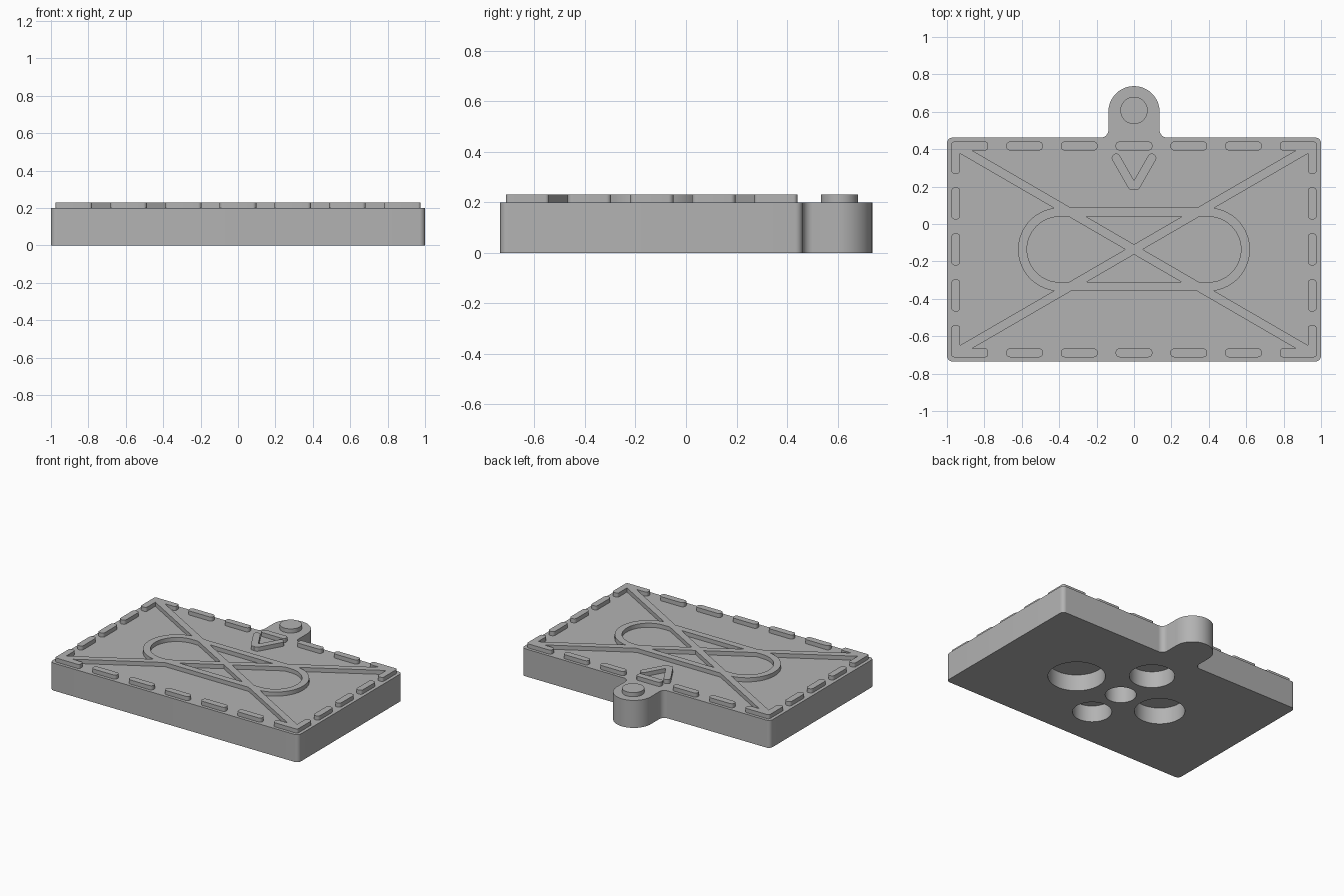
import bpy, bmesh
from math import sin, cos, radians, atan2, hypot
from mathutils import Matrix, Vector

if "Cube" in bpy.data.objects:
    bpy.data.objects.remove(bpy.data.objects["Cube"])

TOP, RAISED, MID = 0.2, 0.23, -0.136   # deck height, relief height, plate centre in y
BAND = 0.047                           # width of every raised line

grey = bpy.data.materials.new("grey")
grey.use_nodes = True
grey.diffuse_color = (0.45, 0.45, 0.45, 1)
grey.node_tree.nodes["Principled BSDF"].inputs["Base Color"].default_value = grey.diffuse_color


def arc(cx, cy, r, start, end, steps=8):
    angles = [radians(start + (end - start) * i / steps) for i in range(steps + 1)]
    return [(cx + r * cos(a), cy + r * sin(a)) for a in angles]


def prism(name, outline, low=TOP - 0.004, high=RAISED):
    bm = bmesh.new()
    face = bm.faces.new([bm.verts.new((x, y, low)) for x, y in outline])
    grown = bmesh.ops.extrude_face_region(bm, geom=[face])["geom"]
    bmesh.ops.translate(bm, vec=(0, 0, high - low),
                        verts=[v for v in grown if isinstance(v, bmesh.types.BMVert)])
    bmesh.ops.recalc_face_normals(bm, faces=bm.faces)
    mesh = bpy.data.meshes.new(name)
    bm.to_mesh(mesh)
    bm.free()
    mesh.materials.append(grey)
    obj = bpy.data.objects.new(name, mesh)
    bpy.context.collection.objects.link(obj)
    return obj


def combine(target, others, operation):
    for other in others:
        mod = target.modifiers.new("combine", "BOOLEAN")
        mod.operation, mod.solver, mod.object = operation, "EXACT", other
        bpy.context.view_layer.objects.active = target
        bpy.ops.object.modifier_apply(modifier=mod.name)
        bpy.data.objects.remove(other)
    return target


def rounded_bar(name, start, end, radius, width=BAND):
    # Straight raised line between two points, with rounded corners
    a, b = Vector(start), Vector(end)
    d = b - a
    h, w = d.length / 2 - radius, width / 2 - radius
    pts = (arc(h, w, radius, 0, 90, 6) + arc(-h, w, radius, 90, 180, 6)
           + arc(-h, -w, radius, 180, 270, 6) + arc(h, -w, radius, 270, 360, 6))
    turn = Matrix.Rotation(atan2(d.y, d.x), 2)
    return prism(name, [tuple(turn @ Vector(p) + (a + b) / 2) for p in pts])


def stadium(name, radius, low, high):
    return prism(name, arc(0.397, MID, radius, -90, 90, 32)
                 + arc(-0.397, MID, radius, 90, 270, 32), low, high)


# Base plate with rounded corners and a filleted hanging tab at the back
edge, back, front, c, f, tab = 1.0, 0.462, -0.735, 0.03, 0.04, 0.137
base = prism("base_plate",
             arc(edge - c, front + c, c, -90, 0) + arc(edge - c, back - c, c, 0, 90)
             + arc(tab + f, back + f, f, 270, 180)
             + arc(0, 0.6, tab, 0, 180, 32)
             + arc(-tab - f, back + f, f, 0, -90)
             + arc(c - edge, back - c, c, 90, 180) + arc(c - edge, front + c, c, 180, 270),
             0, TOP)

# Blind round pockets in the underside
pockets = [(0, MID, 0.103), (0.38, MID, 0.19), (-0.335, MID, 0.167),
           (0, 0.185, 0.15), (0, -0.43, 0.13)]
combine(base, [prism("pocket_cutter", arc(x, y, r, 0, 360 - 7.5, 47), -0.05, 0.12)
               for x, y, r in pockets], "DIFFERENCE")

# Loose stitches around the rim
SX, SY, X_STEP, Y_STEP = 0.953, 0.553, 0.2925, 0.246
parts = [base]
for side in (-1, 1):
    for i in range(-2, 3):
        x, y = i * X_STEP, MID + side * SY
        parts.append(rounded_bar("long_edge_stitch", (x - 0.098, y), (x + 0.098, y), 0.02))
    for i in range(-1, 2):
        x, y = side * SX, MID + i * Y_STEP
        parts.append(rounded_bar("short_edge_stitch", (x, y - 0.086), (x, y + 0.086), 0.02))

# Central loop, diagonal bands and corner stitches, all merged
loop = stadium("crossed_loop", 0.223, TOP - 0.004, RAISED)
combine(loop, [stadium("loop_cutter", 0.175, 0, 1)], "DIFFERENCE")
pieces = [rounded_bar("diagonal", (-SX, MID - s * SY), (SX, MID + s * SY), 0.005)
          for s in (-1, 1)]
for sx in (-1, 1):
    for sy in (-1, 1):
        x, y, o = sx * SX, MID + sy * SY, BAND / 2
        pieces.append(rounded_bar("corner_x", (x + sx * o, y), (sx * 0.78, y), 0.015))
        pieces.append(rounded_bar("corner_y", (x, y + sy * o), (x, MID + sy * 0.406), 0.015))
parts.append(combine(loop, pieces, "UNION"))

# Pointer below the tab: two round-ended arms meeting in a tip
arms = [rounded_bar("pointer_arrow", (s * 0.107, 0.373), (0, 0.186), 0.0225) for s in (-1, 1)]
parts.append(combine(arms[0], arms[1:], "UNION"))

# Round boss on the tab
parts.append(prism("tab_boss", arc(0, 0.607, 0.073, 0, 360 - 7.5, 47)))

# Smooth the curved walls, keep the edges crisp
bpy.ops.object.select_all(action="DESELECT")
for part in parts:
    part.select_set(True)
bpy.context.view_layer.objects.active = base
bpy.ops.object.shade_smooth_by_angle(angle=radians(30))
